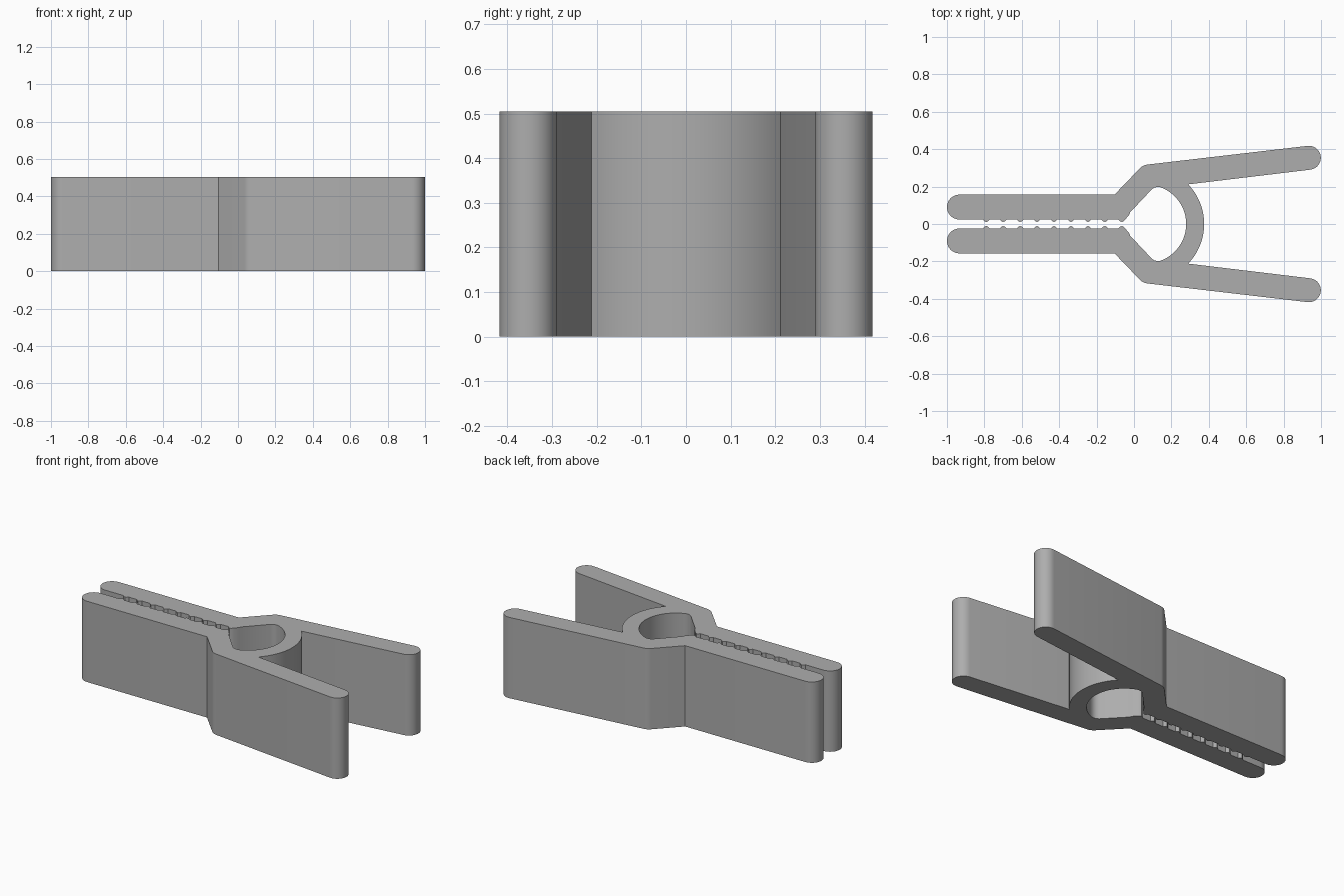
import bpy, bmesh
from math import sin, cos, radians, atan2, degrees

if "Cube" in bpy.data.objects:
    bpy.data.objects.remove(bpy.data.objects["Cube"])

HEIGHT = 0.505


def arc(cx, cy, r, a0, a1, n):
    """Points along a circular arc, angles in degrees."""
    steps = [radians(a0 + (a1 - a0) * i / n) for i in range(n + 1)]
    return [(cx + r * cos(a), cy + r * sin(a)) for a in steps]


# Spring ring, outer side, from the centre line up to the handle
RING_X, OUTER, INNER = 0.07, 0.305, 0.209
half = arc(RING_X, 0, OUTER, 0, 44, 14)

# Handle with a rounded tip, then the rounded shoulder
half += arc(0.935, 0.354, 0.064, -83, 97, 16)
half += arc(0.078, 0.254, 0.064, 97, 135, 6)

# Outside of the jaw and its rounded nose
half += [(-0.104, 0.157)]
half += arc(-0.9335, 0.0905, 0.0665, 90, 270, 16)

# Gripping edge with small round teeth
for i in range(9):
    x = -0.79 + i * 0.0906
    half += [(x - 0.018, 0.024), (x - 0.008, 0.014), (x, 0.011),
             (x + 0.008, 0.014), (x + 0.018, 0.024)]

# Jaw heel, straight wall of the hole, and the ring's inner side
half += [(-0.027, 0.047), (-0.02, 0.063), (0.095, 0.185)]
half += [(0.108, 0.194), (0.123, 0.198), (0.14, 0.197)]
start = degrees(atan2(0.19, 0.157 - RING_X))
half += arc(RING_X, 0, INNER, start, 0, 18)

# Mirror the half into one closed outline and extrude it
outline = half + [(x, -y) for x, y in reversed(half[1:-1])]
bm = bmesh.new()
base = bm.faces.new([bm.verts.new((x, y, 0)) for x, y in outline])
result = bmesh.ops.extrude_face_region(bm, geom=[base], use_keep_orig=True)
top = [v for v in result["geom"] if isinstance(v, bmesh.types.BMVert)]
bmesh.ops.translate(bm, verts=top, vec=(0, 0, HEIGHT))
bmesh.ops.recalc_face_normals(bm, faces=bm.faces)
mesh = bpy.data.meshes.new("clip_body")
bm.to_mesh(mesh)
bm.free()

clip = bpy.data.objects.new("clip_body", mesh)
bpy.context.collection.objects.link(clip)
grey = bpy.data.materials.new("light_grey")
grey.diffuse_color = (0.42, 0.42, 0.42, 1)
grey.use_nodes = True
grey.node_tree.nodes["Principled BSDF"].inputs["Base Color"].default_value = grey.diffuse_color
mesh.materials.append(grey)

# Smooth curved walls, sharp corners
bpy.context.view_layer.objects.active = clip
clip.select_set(True)
bpy.ops.object.shade_smooth_by_angle(angle=radians(25))
